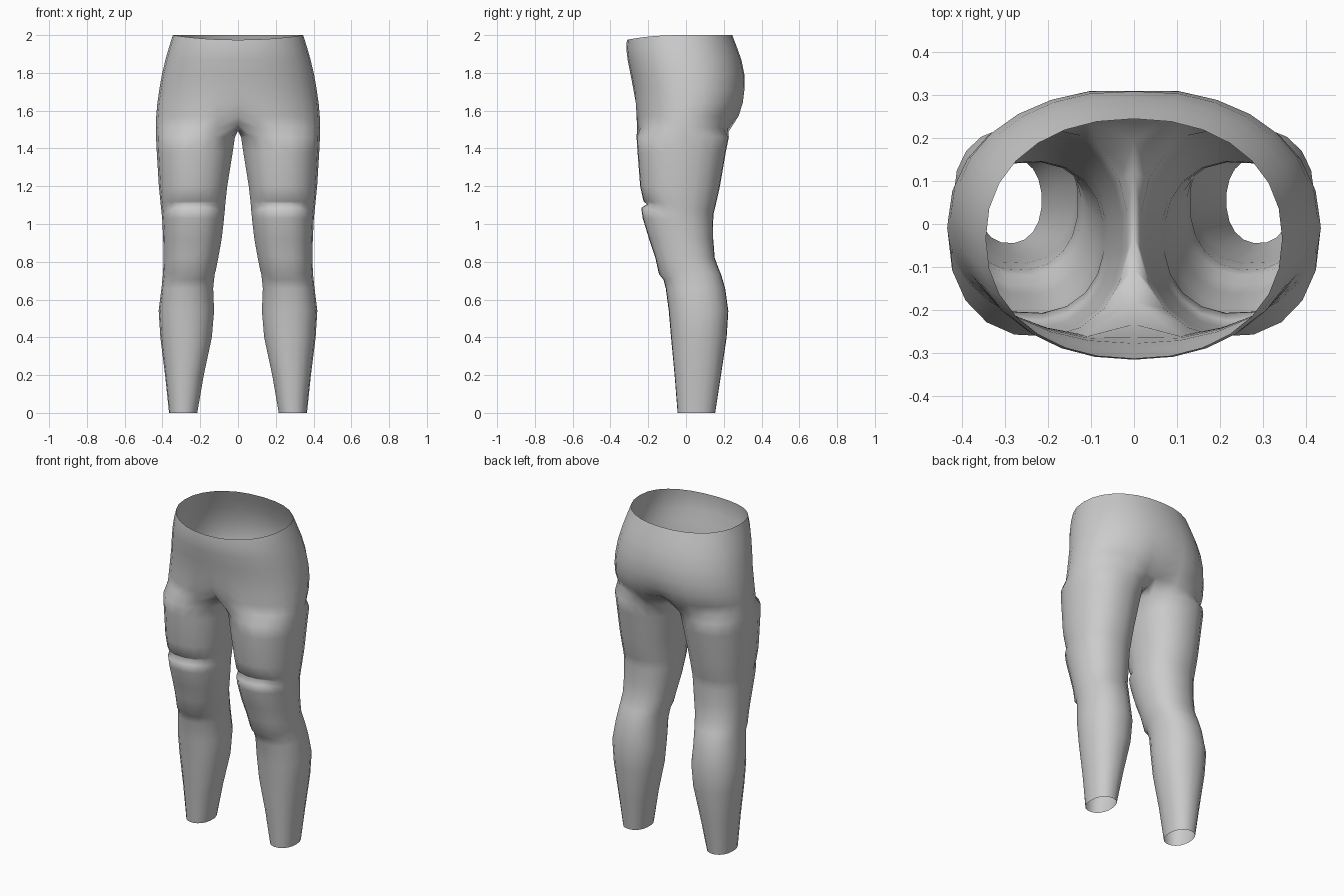
import bpy
import bmesh
from math import sin, cos, radians, copysign

cube = bpy.data.objects.get("Cube")
if cube:
    bpy.data.objects.remove(cube)

OUTER = 14   # segments from front centre round the outside to back centre
INNER = 4    # extra points along the inside of a leg


def power(v, e):
    return copysign(abs(v) ** e, v)


# Hip rows: height, half width, front y, back y, front groove, back groove, rim tilt
hips = [
    (2.00, .345, -.313, .245, 0, 0, .025),
    (1.94, .364, -.316, .268, 0, 0, .012),
    (1.87, .384, -.309, .293, 0, 0, 0),
    (1.79, .403, -.293, .311, 0, .002, 0),
    (1.71, .417, -.278, .316, 0, .006, 0),
    (1.64, .427, -.272, .307, .008, .014, 0),
    (1.57, .433, -.268, .284, .035, .035, 0),
    (1.51, .435, -.265, .245, .085, .05, 0),
]

# Leg rows: height, inner x, outer x, front y, back y, knee pad bulge, front drop
legs = [
    (1.46, .014, .434, -.263, .228, 0, 0),
    (1.38, .026, .430, -.258, .212, 0, 0),
    (1.20, .055, .419, -.244, .181, 0, 0),
    (1.12, .064, .411, -.226, .163, 0, 0),
    (1.075, .068, .406, -.208, .152, 0, -.03),
    (1.055, .070, .404, -.204, .147, .034, -.03),
    (1.02, .073, .401, -.198, .145, .032, -.01),
    (.92, .085, .396, -.172, .145, .024, 0),
    (.82, .103, .394, -.142, .153, .022, -.005),
    (.76, .115, .396, -.124, .175, .020, .025),
    (.735, .122, .397, -.118, .186, .002, .03),
    (.66, .130, .405, -.108, .208, 0, 0),
    (.54, .125, .420, -.092, .225, 0, 0),
    (.40, .137, .411, -.080, .216, 0, 0),
    (.20, .180, .386, -.061, .186, 0, 0),
    (0, .215, .365, -.045, .155, 0, 0),
]

bm = bmesh.new()


def hip_row(z, a, yf, yb, groove_f, groove_b, tilt):
    row = []
    for j in range(OUTER + 1):
        t = radians(-90 + 180 * j / OUTER)
        x = a * power(cos(t), .92)
        y = (yf + yb) / 2 + (yb - yf) / 2 * power(sin(t), .92)
        z_here = z - tilt * max(0, -sin(t)) ** 2
        if j == 0:
            x, y = 0, y + groove_f
        if j == OUTER:
            x, y = 0, y - groove_b
        row.append(bm.verts.new((x, y, z_here)))
    return row


def leg_row(z, xi, xo, yf, yb, pad, drop):
    angles = [-135 + 270 * j / OUTER for j in range(OUTER + 1)]
    angles += [135 + 90 * k / (INNER + 1) for k in range(1, INNER + 1)]
    row = []
    for angle in angles:
        t = radians(angle)
        front = min(1, 1.4 * max(0, -sin(t)) ** 2)
        x = (xi + xo) / 2 + (xo - xi) / 2 * power(cos(t), .9)
        y = (yf + yb) / 2 + (yb - yf) / 2 * power(sin(t), .9) - pad * front
        row.append(bm.verts.new((x, y, z - drop * front)))
    return row


def bridge(upper, lower, closed):
    n = len(upper)
    for j in range(n if closed else n - 1):
        k = (j + 1) % n
        bm.faces.new((upper[j], lower[j], lower[k], upper[k]))


# Hips: open half rows down to the crotch
rows = [hip_row(*h) for h in hips]
for upper, lower in zip(rows, rows[1:]):
    bridge(upper, lower, False)

# Crotch seam runs from back to front along the centre
seam = rows[-1]
front, back = seam[0], seam[OUTER]
front.co.z = back.co.z = 1.53
y0, y1 = back.co.y, front.co.y
for k in range(1, INNER + 1):
    s = k / (INNER + 1)
    seam.append(bm.verts.new((0, y0 + (y1 - y0) * s, 1.53 - .16 * s * (1 - s))))

# Leg: closed rows from the crotch to the ankle
leg_rows = [seam] + [leg_row(*r) for r in legs]
for upper, lower in zip(leg_rows, leg_rows[1:]):
    bridge(upper, lower, True)

mesh = bpy.data.meshes.new("trousers")
bm.to_mesh(mesh)
bm.free()
trousers = bpy.data.objects.new("trousers", mesh)
bpy.context.collection.objects.link(trousers)

# Mirror to the other leg
mirror = trousers.modifiers.new("mirror", "MIRROR")
mirror.use_clip = True
mirror.merge_threshold = .001

# Plain grey cloth
cloth = bpy.data.materials.new("grey cloth")
cloth.use_nodes = True
colour = (.6, .6, .6, 1)
cloth.diffuse_color = colour
cloth.node_tree.nodes["Principled BSDF"].inputs["Base Color"].default_value = colour
mesh.materials.append(cloth)
for face in mesh.polygons:
    face.use_smooth = True
